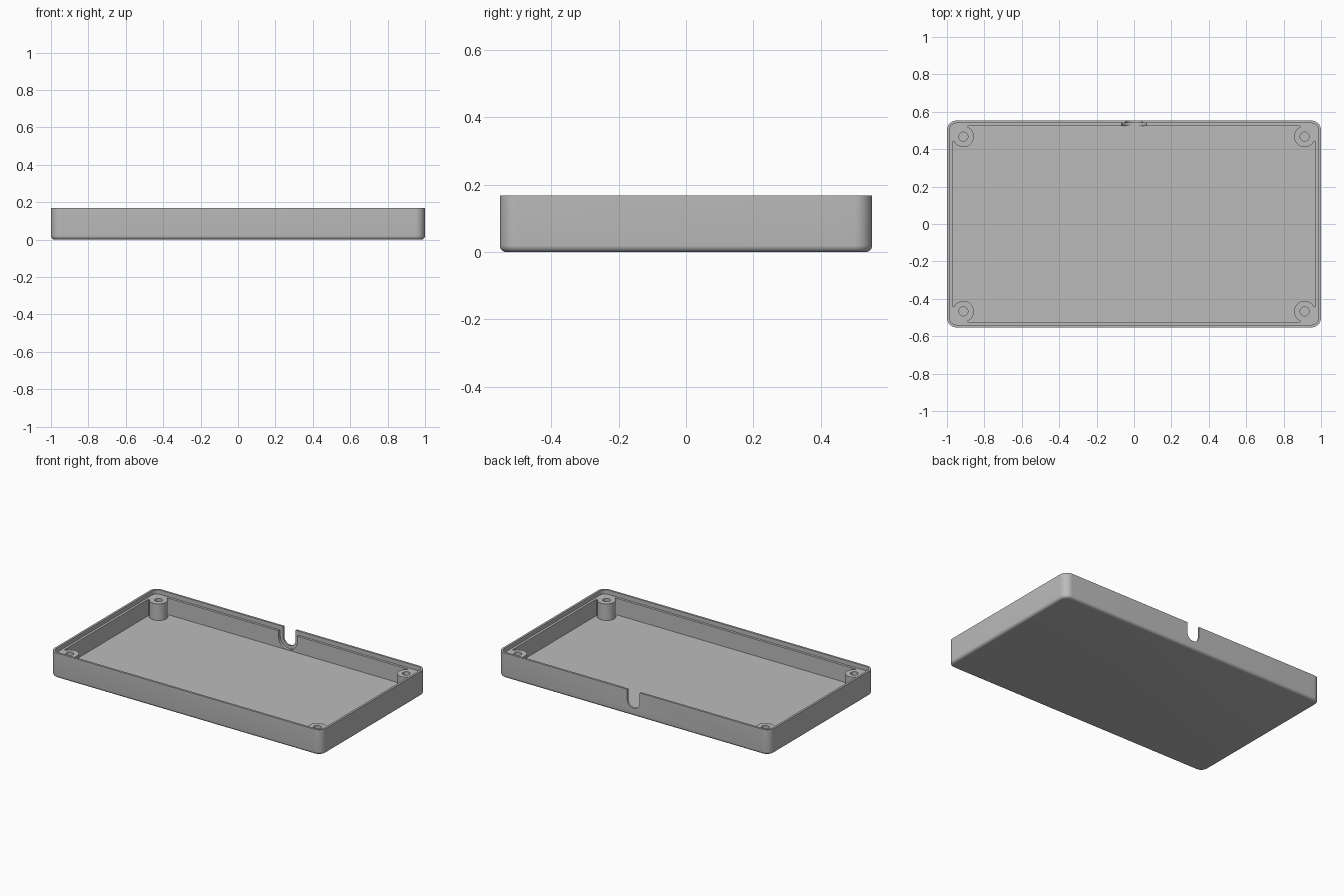
import bpy, bmesh
from math import sin, cos, pi, radians, atan2

cube = bpy.data.objects.get("Cube")
if cube:
    bpy.data.objects.remove(cube, do_unlink=True)

HX, HY, HEIGHT = 1.0, 0.553, 0.168      # outer half sizes and height
CORNER, EDGE = 0.052, 0.02              # corner radius, bottom edge radius
LIP, WALL = 0.014, 0.03                 # rim lip and full wall thickness
LEDGE, FLOOR = 0.14, 0.03               # ledge and floor heights
BOSS_X, BOSS_Y, BOSS_R, HOLE_R = 0.912, 0.467, 0.056, 0.024
SLOT_Z, SLOT_R, RECESS_R = 0.10, 0.046, 0.068
ABOVE = HEIGHT + 0.1

grey = bpy.data.materials.new("grey plastic")
grey.use_nodes = True
colour = (0.5, 0.5, 0.5, 1)
grey.diffuse_color = colour
grey.node_tree.nodes["Principled BSDF"].inputs["Base Color"].default_value = colour


def arc(cx, cy, r, a0, a1, n=12):
    return [(cx + r * cos(a0 + (a1 - a0) * i / n),
             cy + r * sin(a0 + (a1 - a0) * i / n)) for i in range(n + 1)]


def rounded_rect(inset):
    """Outline of the box, moved inwards by inset."""
    cx, cy = HX - CORNER, HY - CORNER
    points = []
    for k, (sx, sy) in enumerate([(1, 1), (-1, 1), (-1, -1), (1, -1)]):
        points += arc(sx * cx, sy * cy, CORNER - inset, k * pi / 2, (k + 1) * pi / 2)
    return points


def cavity_outline():
    """Inner wall outline that steps around a screw boss in each corner."""
    wx, wy, d = HX - WALL, HY - WALL, 0.025
    a = atan2(-d, (BOSS_R ** 2 - d ** 2) ** 0.5)
    corner = [(wx, BOSS_Y - d)]
    corner += arc(BOSS_X, BOSS_Y, BOSS_R, a, -1.5 * pi - a, 28)
    corner += [(BOSS_X - d, wy)]
    points = []
    for sx, sy in [(1, 1), (-1, 1), (-1, -1), (1, -1)]:
        part = [(sx * x, sy * y) for x, y in corner]
        points += part if sx * sy > 0 else part[::-1]
    return points


def loft(name, rings):
    """Closed solid through rings of 3D points."""
    bm = bmesh.new()
    loops = [[bm.verts.new(p) for p in ring] for ring in rings]
    n = len(loops[0])
    for low, high in zip(loops, loops[1:]):
        for i in range(n):
            j = (i + 1) % n
            bm.faces.new((low[i], low[j], high[j], high[i]))
    bm.faces.new(loops[0][::-1])
    bm.faces.new(loops[-1])
    bmesh.ops.recalc_face_normals(bm, faces=bm.faces)
    mesh = bpy.data.meshes.new(name)
    bm.to_mesh(mesh)
    bm.free()
    mesh.materials.append(grey)
    obj = bpy.data.objects.new(name, mesh)
    bpy.context.collection.objects.link(obj)
    return obj


def prism(name, outline, z0, z1):
    return loft(name, [[(x, y, z) for x, y in outline] for z in (z0, z1)])


def u_cutter(name, r, y0, y1):
    """U-shaped opening along y, open at the top."""
    outline = [(r, ABOVE)] + arc(0, SLOT_Z, r, 0, -pi, 24) + [(-r, ABOVE)]
    return loft(name, [[(x, y, z) for x, z in outline] for y in (y0, y1)])


# Outer block with rounded bottom edge
rings = []
for i in range(7):
    t = i / 6 * pi / 2
    inset, z = EDGE * (1 - sin(t)), EDGE * (1 - cos(t))
    rings.append([(x, y, z) for x, y in rounded_rect(inset)])
rings.append([(x, y, HEIGHT) for x, y in rounded_rect(0)])
tray = loft("enclosure_tray", rings)

# Rim step, cavity, cable slot with inner recess, screw holes
cutters = [
    prism("rim_cutter", rounded_rect(LIP), LEDGE, ABOVE),
    prism("cavity_cutter", cavity_outline(), FLOOR, ABOVE),
    u_cutter("slot_cutter", SLOT_R, HY - 0.1, HY + 0.1),
    u_cutter("recess_cutter", RECESS_R, HY - 0.1, HY - 0.012),
]
for sx in (-1, 1):
    for sy in (-1, 1):
        hole = arc(sx * BOSS_X, sy * BOSS_Y, HOLE_R, 0, 2 * pi, 32)[:-1]
        cutters.append(prism("screw_hole_cutter", hole, 0.05, ABOVE))

for cutter in cutters:
    cutter.hide_render = True
    mod = tray.modifiers.new(cutter.name, "BOOLEAN")
    mod.operation = "DIFFERENCE"
    mod.solver = "EXACT"
    mod.object = cutter

# Bake the cuts and remove the helpers
bpy.context.view_layer.update()
depsgraph = bpy.context.evaluated_depsgraph_get()
baked = bpy.data.meshes.new_from_object(tray.evaluated_get(depsgraph))
tray.modifiers.clear()
tray.data = baked
baked.materials.clear()
baked.materials.append(grey)
for poly in baked.polygons:
    poly.material_index = 0
for cutter in cutters:
    bpy.data.objects.remove(cutter, do_unlink=True)

bpy.ops.object.select_all(action="DESELECT")
tray.select_set(True)
bpy.context.view_layer.objects.active = tray
bpy.ops.object.shade_smooth_by_angle(angle=radians(30))
